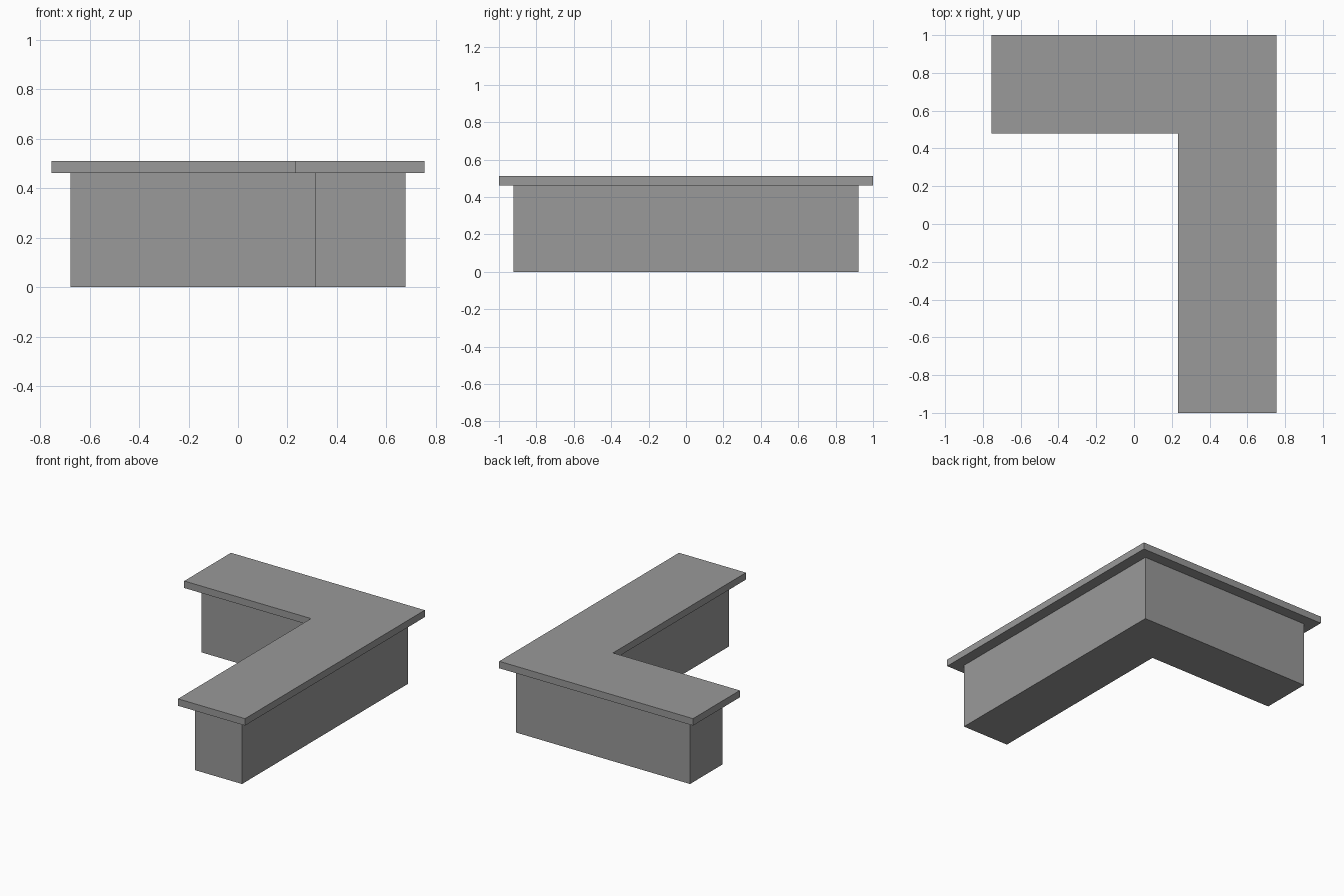
import bpy
import bmesh

cube = bpy.data.objects.get("Cube")
if cube:
    bpy.data.objects.remove(cube, do_unlink=True)

# Single grey for the whole counter
grey = bpy.data.materials.new("mid_grey")
grey.use_nodes = True
colour = (0.32, 0.32, 0.32, 1)
grey.diffuse_color = colour
grey.node_tree.nodes["Principled BSDF"].inputs["Base Color"].default_value = colour

# Outer half sizes and inner corner of the worktop
HALF_X, HALF_Y = 0.755, 1.0
INNER_X, INNER_Y = 0.233, 0.48


def corner_slab(name, inset, bottom, top):
    """Extrude an L-shaped outline, drawn in from the worktop edge by inset."""
    x, y = HALF_X - inset, HALF_Y - inset
    ix, iy = INNER_X + inset, INNER_Y + inset
    outline = [(ix, -y), (x, -y), (x, y), (-x, y), (-x, iy), (ix, iy)]
    bm = bmesh.new()
    base = bm.faces.new([bm.verts.new((px, py, bottom)) for px, py in outline])
    result = bmesh.ops.extrude_face_region(bm, geom=[base], use_keep_orig=True)
    raised = [g for g in result["geom"] if isinstance(g, bmesh.types.BMVert)]
    bmesh.ops.translate(bm, verts=raised, vec=(0, 0, top - bottom))
    bmesh.ops.recalc_face_normals(bm, faces=bm.faces)
    mesh = bpy.data.meshes.new(name)
    bm.to_mesh(mesh)
    bm.free()
    mesh.materials.append(grey)
    obj = bpy.data.objects.new(name, mesh)
    bpy.context.collection.objects.link(obj)
    return obj


# Counter base and overhanging worktop
corner_slab("counter_base", 0.078, 0.0, 0.462)
corner_slab("worktop", 0.0, 0.462, 0.511)
